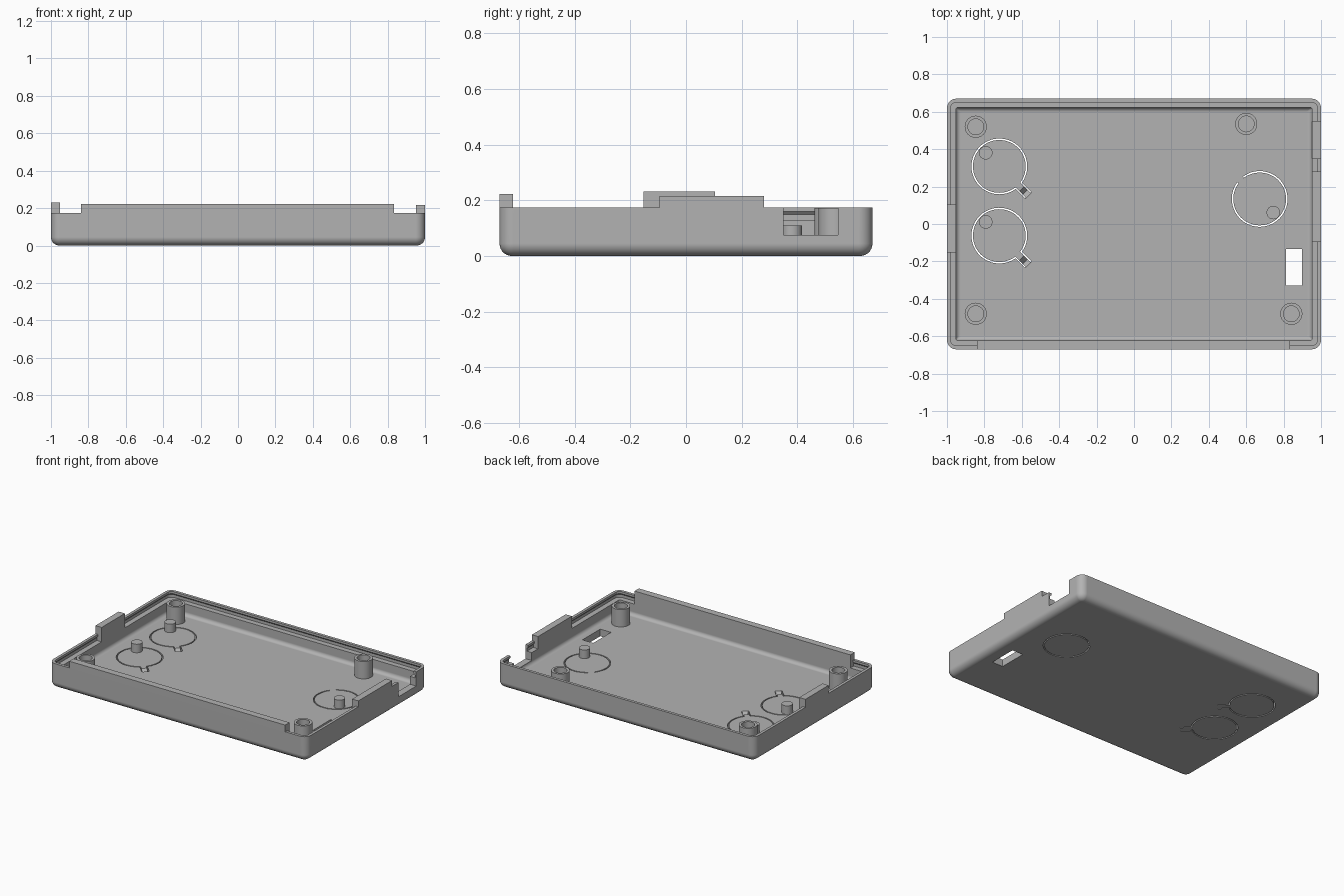
import bpy, bmesh, math
from mathutils import Matrix, Vector

cube = bpy.data.objects.get("Cube")
if cube:
    bpy.data.objects.remove(cube)

HALF_X, HALF_Y = 1.0, 0.67
RIM, FLOOR, WALL, CORNER = 0.175, 0.05, 0.048, 0.05

grey = bpy.data.materials.new("plain_grey")
grey.use_nodes = True
grey.diffuse_color = (0.45, 0.45, 0.45, 1)
grey.node_tree.nodes["Principled BSDF"].inputs["Base Color"].default_value = grey.diffuse_color


def finish(name, bm):
    bmesh.ops.recalc_face_normals(bm, faces=bm.faces)
    mesh = bpy.data.meshes.new(name)
    bm.to_mesh(mesh)
    bm.free()
    mesh.materials.append(grey)
    obj = bpy.data.objects.new(name, mesh)
    bpy.context.collection.objects.link(obj)
    return obj


def activate(obj):
    bpy.ops.object.select_all(action="DESELECT")
    obj.select_set(True)
    bpy.context.view_layer.objects.active = obj


def box(name, x, y, z, turn=None):
    """Box between pairs of limits, optionally moved by a matrix."""
    bm = bmesh.new()
    bmesh.ops.create_cube(bm, size=1)
    for v in bm.verts:
        v.co = Vector([sum(lim) / 2 + c * (lim[1] - lim[0]) for c, lim in zip(v.co, (x, y, z))])
    if turn:
        bm.transform(turn)
    return finish(name, bm)


def bridge(bm, a, b):
    for i in range(len(a)):
        j = (i + 1) % len(a)
        bm.faces.new((a[i], a[j], b[j], b[i]))


def lathe(name, centre, profile, sides=40):
    """Turned solid from (radius, height) pairs, capped at both ends."""
    bm = bmesh.new()
    rings = [[bm.verts.new((centre[0] + r * math.cos(math.tau * i / sides),
                            centre[1] + r * math.sin(math.tau * i / sides), z))
              for i in range(sides)] for r, z in profile]
    for a, b in zip(rings, rings[1:]):
        bridge(bm, a, b)
    bm.faces.new(rings[0])
    bm.faces.new(rings[-1])
    return finish(name, bm)


def arc_cutter(centre, radius, width, start, end, steps=64):
    """Thin curved wall used to saw a ring slot through the floor."""
    bm = bmesh.new()
    sections = []
    for i in range(steps + 1):
        a = start + (end - start) * i / steps
        sections.append([bm.verts.new((centre[0] + r * math.cos(a), centre[1] + r * math.sin(a), z))
                         for r, z in ((radius - width / 2, -0.02), (radius + width / 2, -0.02),
                                      (radius + width / 2, 0.08), (radius - width / 2, 0.08))])
    for a, b in zip(sections, sections[1:]):
        bridge(bm, a, b)
    bm.faces.new(sections[0])
    bm.faces.new(sections[-1])
    return finish("ring_cutter", bm)


def cut(target, cutter):
    mod = target.modifiers.new("cut", "BOOLEAN")
    mod.operation = "DIFFERENCE"
    mod.solver = "EXACT"
    mod.object = cutter
    activate(target)
    bpy.ops.object.modifier_apply(modifier=mod.name)
    bpy.data.objects.remove(cutter)


def smooth(obj):
    activate(obj)
    bpy.ops.object.shade_smooth_by_angle(angle=math.radians(30))
    obj.modifiers.new("even_shading", "WEIGHTED_NORMAL").keep_sharp = True


# Tray shell: rounded rectangles stacked along a wall profile of (inset, height)
def tray():
    fillet, inner = 0.045, 0.025
    quarter = [math.pi / 2 * i / 7 for i in range(8)]
    profile = [(fillet * (1 - math.sin(a)), fillet * (1 - math.cos(a))) for a in quarter]
    profile += [(0, RIM), (0.02, RIM), (0.02, 0.16), (0.011, 0.15), (0.011, 0.13), (WALL, 0.13)]
    profile += [(WALL + inner * (1 - math.cos(a)), FLOOR + inner * (1 - math.sin(a))) for a in quarter]
    bm = bmesh.new()
    rings = []
    for inset, z in profile:
        r = max(CORNER - inset, 0.008)
        ring = []
        for k, (sx, sy) in enumerate(((1, 1), (-1, 1), (-1, -1), (1, -1))):
            for i in range(9):
                a = math.pi / 2 * (k + i / 8)
                ring.append(bm.verts.new((sx * (HALF_X - inset - r) + r * math.cos(a),
                                          sy * (HALF_Y - inset - r) + r * math.sin(a), z)))
        rings.append(ring)
    for a, b in zip(rings, rings[1:]):
        bridge(bm, a, b)
    bm.faces.new(rings[0])
    bm.faces.new(rings[-1])
    return finish("tray", bm)


shell = tray()

# Side port notch and switch opening
cut(shell, box("notch_cutter", (0.9, 1.1), (0.35, 0.547), (0.075, 0.3)))
cut(shell, box("switch_cutter", (0.813, 0.897), (-0.33, -0.133), (-0.1, 0.11)))

# Flexing round buttons: ring slot, hinge tongue, thinning groove and peg
BUTTON = 0.145
for n, (x, y, angle) in enumerate(((-0.72, 0.308, -45), (-0.72, -0.062, -45), (0.672, 0.134, 135))):
    a = math.radians(angle)
    half = math.asin(0.02 / BUTTON)
    cut(shell, arc_cutter((x, y), BUTTON, 0.008, a + half, a + math.tau - half))
    place = Matrix.Translation((x, y, 0)) @ Matrix.Rotation(a, 4, "Z")
    for side in (-1, 1):
        edge = side * 0.021
        cut(shell, box("tongue_cutter", (BUTTON - 0.005, 0.218), (edge - 0.003, edge + 0.003),
                       (-0.02, 0.08), place))
    tilt = place @ Matrix.Translation((0.195, 0, FLOOR)) @ Matrix.Rotation(math.pi / 4, 4, "Y")
    cut(shell, box("groove_cutter", (-0.018, 0.018), (-0.021, 0.021), (-0.018, 0.018), tilt))
    px, py = x - 0.103 * math.cos(a), y - 0.103 * math.sin(a)
    smooth(lathe(f"button_peg_{n + 1}", (px, py), [(0.036, FLOOR - 0.01), (0.036, 0.11)], 32))
smooth(shell)

# Raised wall tabs, full wall thickness
box("front_tab", (-0.84, 0.835), (-HALF_Y, -HALF_Y + WALL), (0.1, 0.222))
box("right_tab", (-HALF_X, -HALF_X + WALL), (-0.152, 0.105), (0.1, 0.231))
box("left_tab", (HALF_X - WALL, HALF_X), (-0.095, 0.28), (0.1, 0.216))

# Hollow screw posts
for n, spot in enumerate(((-0.846, 0.52), (0.6, 0.535), (-0.846, -0.48), (0.841, -0.48))):
    smooth(lathe(f"screw_post_{n + 1}", spot,
                 [(0.059, FLOOR - 0.01), (0.059, 0.172), (0.042, 0.172), (0.042, FLOOR + 0.01)]))
